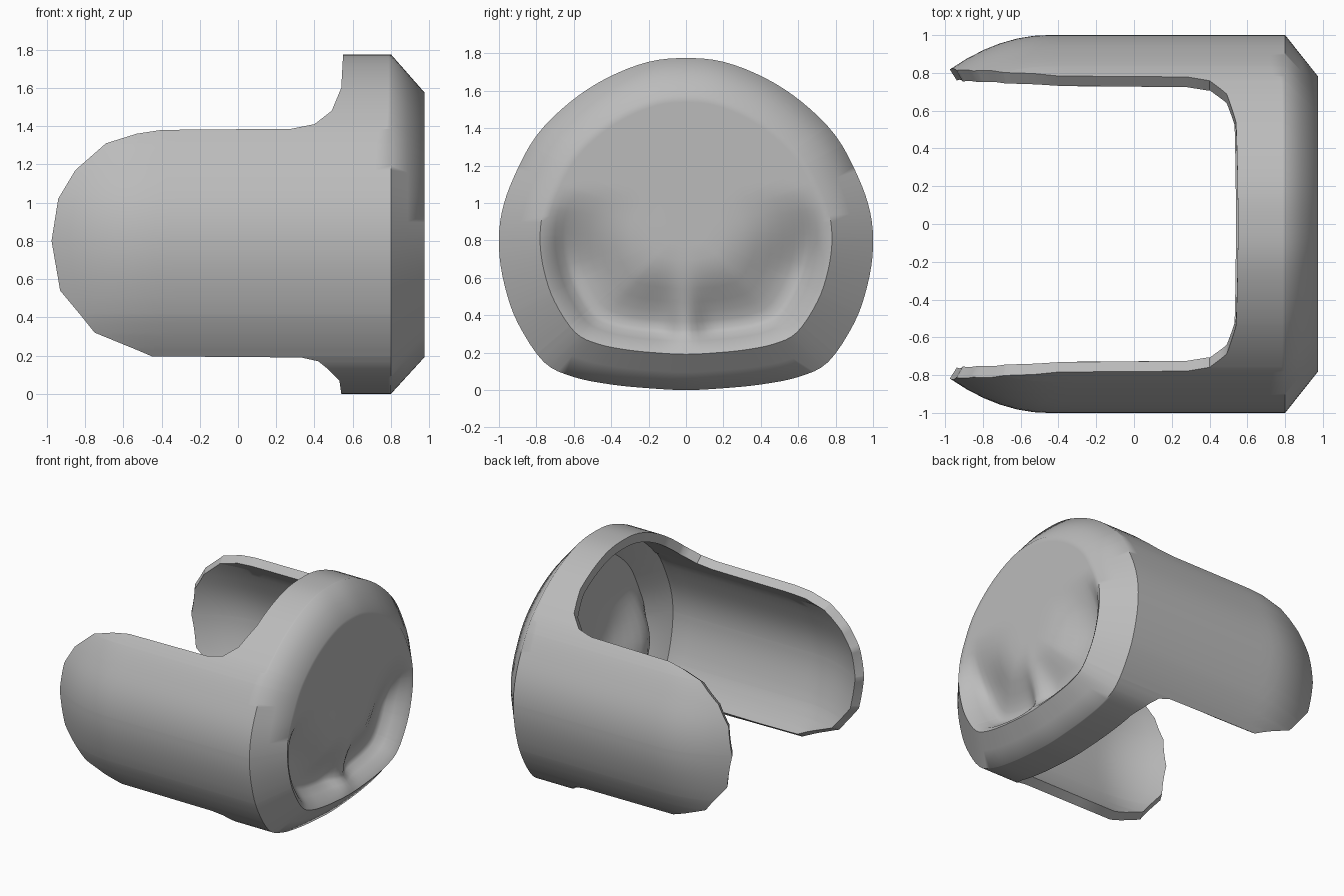
import bpy, bmesh, math
from mathutils import Vector

if "Cube" in bpy.data.objects:
    bpy.data.objects.remove(bpy.data.objects["Cube"])

# Half outline of the cup seen along x (y, z), from top to bottom
HALF = [(0, 1.775), (0.2, 1.755), (0.42, 1.67), (0.62, 1.54), (0.8, 1.36),
        (0.92, 1.14), (0.985, 0.95), (1.0, 0.76), (0.97, 0.56), (0.9, 0.36),
        (0.76, 0.15), (0.6, 0.07), (0.4, 0.03), (0.2, 0.01), (0, 0.0)]

# Open edge of the shell: (z, x where the wall starts)
EDGE = [(0, 0.54), (0.07, 0.53), (0.13, 0.47), (0.17, 0.42), (0.19, 0.33), (0.196, -0.45),
        (0.23, -0.53), (0.32, -0.75), (0.42, -0.83), (0.54, -0.93), (0.8, -0.975),
        (1.02, -0.94), (1.17, -0.85), (1.31, -0.69), (1.36, -0.53), (1.38, -0.4),
        (1.386, 0.28), (1.41, 0.4), (1.48, 0.49), (1.6, 0.54), (1.78, 0.55)]
BACK, CAP, MID = 0.8, 0.975, 0.87


def edge_x(z):
    for (z0, x0), (z1, x1) in zip(EDGE, EDGE[1:]):
        if z <= z1:
            return x0 + (x1 - x0) * max(0, z - z0) / (z1 - z0)
    return EDGE[-1][1]


def smooth_half(n=4):
    p = [Vector(q) for q in HALF]
    p = [Vector((-p[1].x, p[1].y))] + p + [Vector((-p[-2].x, p[-2].y))]
    out = []
    for i in range(1, len(p) - 2):
        a, b, c, d = p[i - 1:i + 3]
        for k in range(n):
            t = k / n
            out.append(0.5 * (2 * b + (c - a) * t + (2 * a - 5 * b + 4 * c - d) * t * t
                              + (3 * b - a - 3 * c + d) * t ** 3))
    out.append(p[-2])
    # add a sample wherever the open edge has a corner
    res = [out[0]]
    for a, b in zip(out, out[1:]):
        for z, _ in reversed(EDGE):
            if b.y + 1e-4 < z < a.y - 1e-4:
                res.append(a.lerp(b, (a.y - z) / (a.y - b.y)))
        res.append(b)
    return res


def step(v):
    v = min(1, max(0, v))
    return v * v * (3 - 2 * v)


def cap_x(k, y, z):
    # U-shaped hollow low on the end cap, split by a centre ridge
    f = step((0.78 - k) / 0.15) if k > 0.63 else step((k - 0.2) / 0.43)
    return CAP - 0.15 * f * step((1.1 - z) / 0.5) * (1 - 0.5 * math.exp(-(y / 0.09) ** 2))


half = smooth_half()
loop = half + [Vector((-p.x, p.y)) for p in reversed(half[1:-1])]
N, ROWS = len(loop), 20

bm = bmesh.new()
rings = []
# Side wall, with the arm tips curling inward
for j in range(ROWS + 1):
    ring = []
    for p in loop:
        x0 = edge_x(p.y)
        x = x0 + (BACK - x0) * j / ROWS
        u = max(0, (-0.45 - x) / 0.55)
        ring.append(bm.verts.new((x, p.x * (1 - 0.2 * u * u), p.y)))
    rings.append(ring)
# Bevelled end cap
for k in (0.89, 0.78, 0.74, 0.7, 0.66, 0.63, 0.58, 0.52, 0.46, 0.38, 0.3, 0.2, 0.1):
    ring = []
    for p in loop:
        y, z = p.x * k, MID + (p.y - MID) * k
        x = BACK + (CAP - BACK) * (1 - k) / 0.22 if k > 0.78 else cap_x(k, y, z)
        ring.append(bm.verts.new((x, y, z)))
    rings.append(ring)
for a, b in zip(rings, rings[1:]):
    for i in range(N):
        m = (i + 1) % N
        bm.faces.new((a[i], a[m], b[m], b[i]))
centre = bm.verts.new((CAP, 0, MID))
for i in range(N):
    bm.faces.new((rings[-1][i], rings[-1][(i + 1) % N], centre))
bmesh.ops.recalc_face_normals(bm, faces=bm.faces)
# the centre of the cap must face +x
bm.faces.ensure_lookup_table()
if bm.faces[-1].normal.x < 0:
    bmesh.ops.reverse_faces(bm, faces=bm.faces)

me = bpy.data.meshes.new("padded_shell")
bm.to_mesh(me)
bm.free()
ob = bpy.data.objects.new("padded_shell", me)
bpy.context.collection.objects.link(ob)

mat = bpy.data.materials.new("mid grey")
mat.diffuse_color = (0.5, 0.5, 0.5, 1)
mat.use_nodes = True
mat.node_tree.nodes["Principled BSDF"].inputs["Base Color"].default_value = mat.diffuse_color
me.materials.append(mat)

# Wall thickness
mod = ob.modifiers.new("wall", 'SOLIDIFY')
mod.thickness = 0.07
mod.offset = -1
bpy.context.view_layer.objects.active = ob
ob.select_set(True)
bpy.ops.object.modifier_apply(modifier="wall")
bpy.ops.object.shade_smooth_by_angle(angle=math.radians(50))
